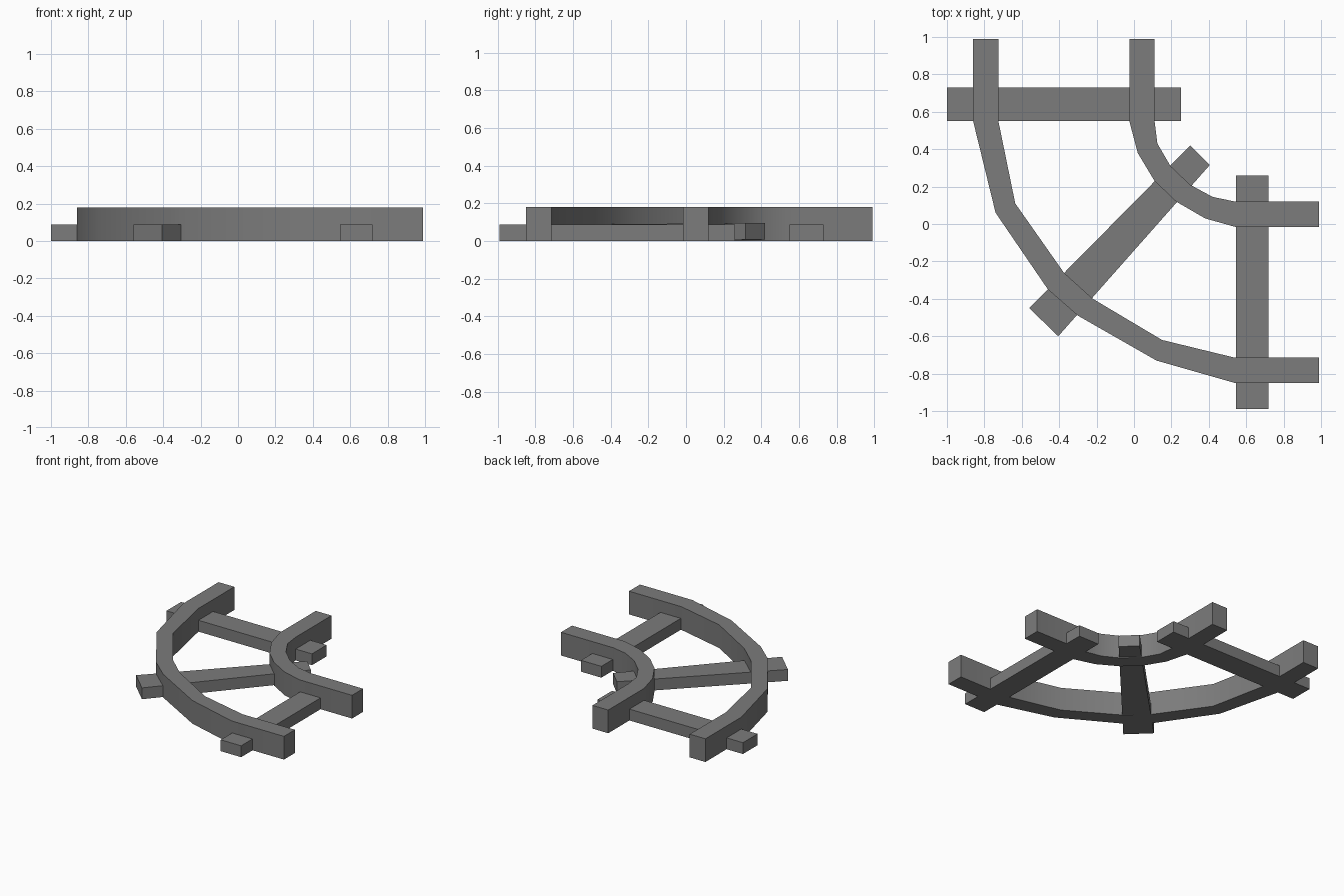
import bpy
import bmesh
from math import radians

default_cube = bpy.data.objects.get("Cube")
if default_cube:
    bpy.data.objects.remove(default_cube, do_unlink=True)

# Single flat grey shared by rails and ties
grey = bpy.data.materials.new("mid grey")
grey.use_nodes = True
colour = (0.2, 0.2, 0.2, 1)
grey.diffuse_color = colour
grey.node_tree.nodes["Principled BSDF"].inputs["Base Color"].default_value = colour

RAIL_HEIGHT = 0.18
TIE_HEIGHT = 0.088


def sweep_strip(name, first_edge, second_edge, height, lift=None, smooth=False):
    """Skin a rectangular section between two matching plan-view edges."""
    lift = lift or [0] * len(first_edge)
    bm = bmesh.new()
    rings = []
    for (ax, ay), (bx, by), low in zip(first_edge, second_edge, lift):
        high = low + height
        corners = [(ax, ay, low), (bx, by, low), (bx, by, high), (ax, ay, high)]
        rings.append([bm.verts.new(corner) for corner in corners])
    for ring, following in zip(rings, rings[1:]):
        for i in range(len(ring)):
            j = (i + 1) % len(ring)
            bm.faces.new((ring[i], ring[j], following[j], following[i]))
    bm.faces.new(rings[0])
    bm.faces.new(rings[-1])
    bmesh.ops.recalc_face_normals(bm, faces=bm.faces[:])

    mesh = bpy.data.meshes.new(name)
    bm.to_mesh(mesh)
    bm.free()
    mesh.materials.append(grey)
    part = bpy.data.objects.new(name, mesh)
    bpy.context.collection.objects.link(part)
    if smooth:
        bpy.ops.object.select_all(action="DESELECT")
        part.select_set(True)
        bpy.context.view_layer.objects.active = part
        bpy.ops.object.shade_smooth_by_angle(angle=radians(30))
    return part


def straight_tie(name, left, right, front, back):
    """Rectangular tie lying on the ground."""
    return sweep_strip(name, [(left, front), (left, back)],
                       [(right, front), (right, back)], TIE_HEIGHT)


# Long rail on the outside of the bend
sweep_strip(
    "outer_rail",
    [(-.86, .99), (-.86, .55), (-.74, .06), (-.46, -.35),
     (-.3, -.49), (.12, -.73), (.54, -.85), (.99, -.85)],
    [(-.725, .99), (-.725, .55), (-.635, .11), (-.375, -.26),
     (-.22, -.4), (.15, -.62), (.54, -.715), (.99, -.715)],
    RAIL_HEIGHT, smooth=True)

# Short rail on the inside of the bend
sweep_strip(
    "inner_rail",
    [(-.025, .99), (-.025, .55), (.02, .38), (.11, .23),
     (.225, .12), (.38, .03), (.54, -.015), (.99, -.015)],
    [(.11, .99), (.11, .55), (.125, .43), (.195, .31),
     (.3, .21), (.42, .145), (.54, .12), (.99, .12)],
    RAIL_HEIGHT, smooth=True)

# Square ties at both ends of the bend
straight_tie("back_tie", -1, .25, .55, .73)
straight_tie("side_tie", .545, .72, -.99, .26)

# Tapered tie across the middle, raised slightly at its narrow end
sweep_strip("diagonal_tie", [(-.56, -.45), (.3, .42)],
            [(-.405, -.6), (.405, .315)], TIE_HEIGHT, lift=[0, .007])
